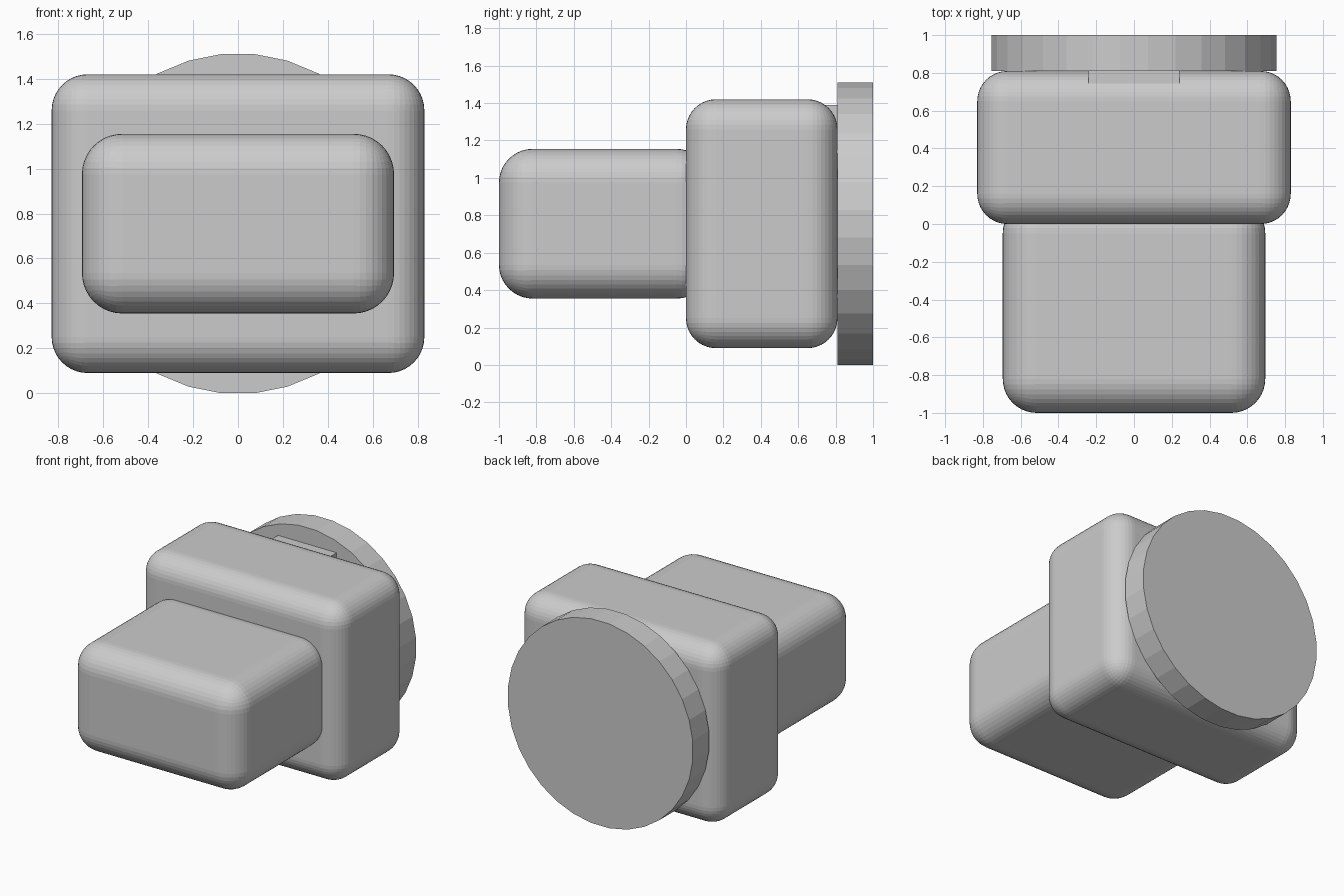
import bpy
import math

cube = bpy.data.objects.get("Cube")
if cube:
    bpy.data.objects.remove(cube, do_unlink=True)

# One plain grey for the whole model
grey = bpy.data.materials.new("plain_grey")
grey.use_nodes = True
grey.diffuse_color = (0.6, 0.6, 0.6, 1)
grey.node_tree.nodes["Principled BSDF"].inputs["Base Color"].default_value = (0.6, 0.6, 0.6, 1)


def finish(name):
    obj = bpy.context.object
    obj.name = name
    obj.data.materials.append(grey)
    bpy.ops.object.transform_apply(location=False, rotation=True, scale=True)
    return obj


def box(name, low, high, radius=0):
    """Box between two corners, with edges rounded in flat steps."""
    centre = [(a + b) / 2 for a, b in zip(low, high)]
    bpy.ops.mesh.primitive_cube_add(size=1, location=centre)
    bpy.context.object.scale = [b - a for a, b in zip(low, high)]
    obj = finish(name)
    if radius:
        bevel = obj.modifiers.new("rounded_edges", 'BEVEL')
        bevel.width = radius
        bevel.segments = 10
        bevel.limit_method = 'NONE'
    return obj


# Rounded blocks
box("front_block", (-0.695, -1, 0.355), (0.695, 0.13, 1.155), 0.18)
box("main_block", (-0.83, 0, 0.09), (0.83, 0.81, 1.42), 0.16)

# Small tab joining the main block to the back disc
box("back_tab", (-0.24, 0.6, 0.9), (0.24, 0.82, 1.39))

# Faceted back disc, with flat sides at top and bottom
sides = 32
radius = 0.755 / math.cos(math.pi / sides)
bpy.ops.mesh.primitive_cylinder_add(
    vertices=sides, radius=radius, depth=0.19, location=(0, 0.905, 0.755))
disc = bpy.context.object
disc.rotation_mode = 'ZXY'
disc.rotation_euler = (math.pi / 2, 0, 0)
for v in disc.data.vertices:
    a = math.atan2(v.co.y, v.co.x) + math.pi / sides
    v.co.x, v.co.y = radius * math.cos(a), radius * math.sin(a)
finish("back_disc")
